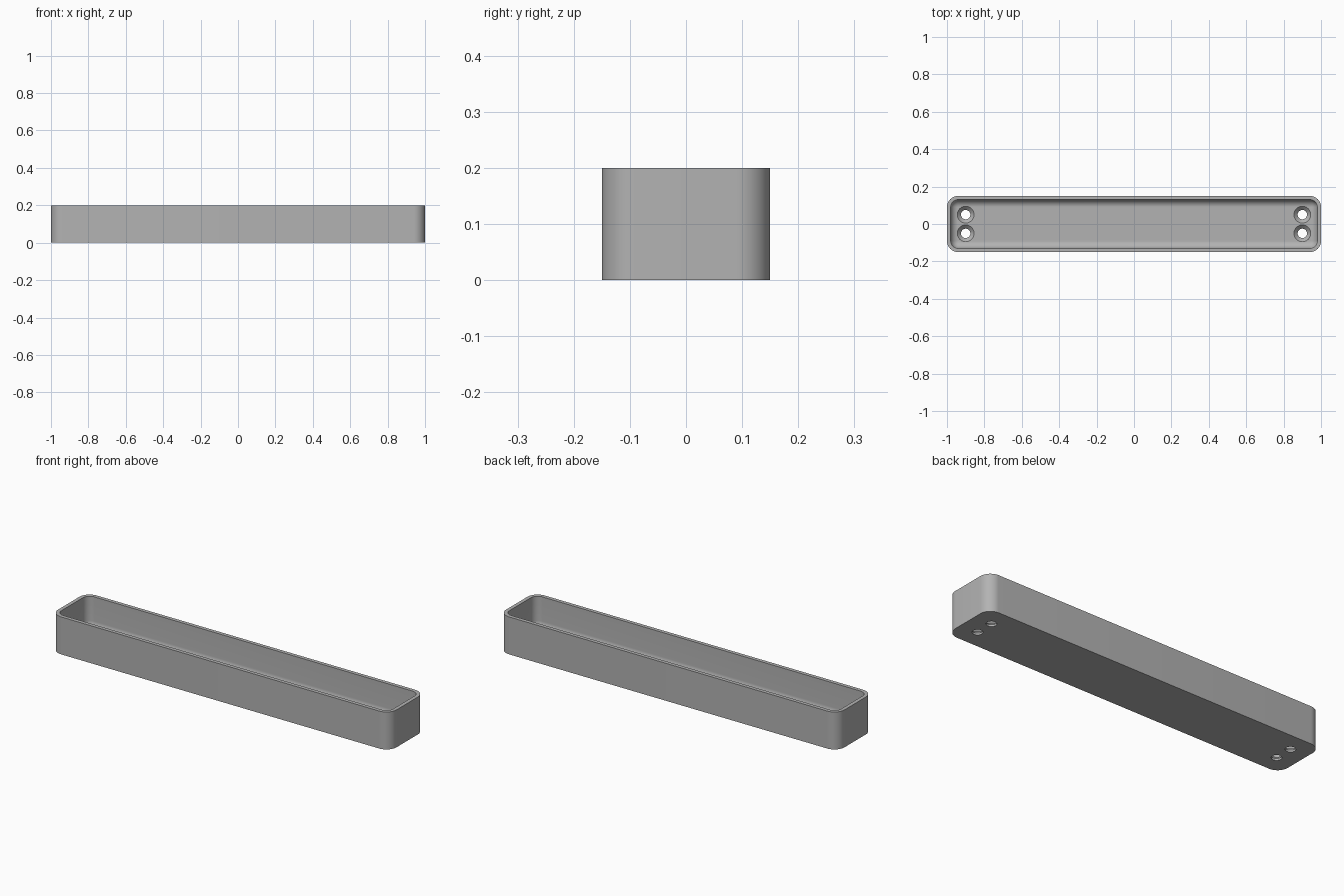
import bpy, bmesh
from math import sin, cos, pi

if "Cube" in bpy.data.objects:
    bpy.data.objects.remove(bpy.data.objects["Cube"], do_unlink=True)

LENGTH, WIDTH, HEIGHT = 2.0, 0.3, 0.2
CORNER, WALL, FLOOR, FILLET = 0.06, 0.02, 0.03, 0.04
STEPS = 12

grey = bpy.data.materials.new("grey_plastic")
grey.use_nodes = True
grey.diffuse_color = (0.45, 0.45, 0.45, 1)
grey.node_tree.nodes["Principled BSDF"].inputs["Base Color"].default_value = grey.diffuse_color


def finish(bm, name):
    bmesh.ops.remove_doubles(bm, verts=bm.verts, dist=1e-5)
    bmesh.ops.recalc_face_normals(bm, faces=bm.faces)
    mesh = bpy.data.meshes.new(name)
    bm.to_mesh(mesh)
    bm.free()
    mesh.materials.append(grey)
    obj = bpy.data.objects.new(name, mesh)
    bpy.context.collection.objects.link(obj)
    return obj


def rounded_loop(bm, inset, z):
    """Rounded rectangle, inset from the outer outline, at height z."""
    r = max(CORNER - inset, 1e-4)
    cx, cy = LENGTH / 2 - inset - r, WIDTH / 2 - inset - r
    verts = []
    for q, (sx, sy) in enumerate([(1, 1), (-1, 1), (-1, -1), (1, -1)]):
        for i in range(STEPS + 1):
            a = (q + i / STEPS) * pi / 2
            verts.append(bm.verts.new((sx * cx + r * cos(a), sy * cy + r * sin(a), z)))
    return verts


def loft(bm, loops):
    for a, b in zip(loops, loops[1:]):
        n = len(a)
        for i in range(n):
            j = (i + 1) % n
            bm.faces.new((a[i], a[j], b[j], b[i]))
    bm.faces.new(loops[0][::-1])
    bm.faces.new(loops[-1])


# Tray: outer wall, rim, inner wall, then the filleted floor
profile = [(0, 0), (0, HEIGHT), (WALL, HEIGHT)]
for i in range(STEPS + 1):
    a = i / STEPS * pi / 2
    profile.append((WALL + FILLET * (1 - cos(a)), FLOOR + FILLET * (1 - sin(a))))
bm = bmesh.new()
loft(bm, [rounded_loop(bm, inset, z) for inset, z in profile])
tray = finish(bm, "tray")

# Countersunk screw holes, a pair near each end
bm = bmesh.new()
hole = [(0.025, -0.02), (0.025, 0.01), (0.045, FLOOR), (0.045, 0.1)]
SIDES = 32
for x in (-0.9, 0.9):
    for y in (-0.05, 0.05):
        loft(bm, [[bm.verts.new((x + r * cos(2 * pi * k / SIDES),
                                 y + r * sin(2 * pi * k / SIDES), z))
                   for k in range(SIDES)] for r, z in hole])
cutter = finish(bm, "screw_hole_cutter")
cutter.hide_render = True
cutter.hide_set(True)

cut = tray.modifiers.new("screw_holes", "BOOLEAN")
cut.operation = "DIFFERENCE"
cut.solver = "EXACT"
cut.object = cutter
bpy.context.view_layer.objects.active = tray
tray.select_set(True)
bpy.ops.object.modifier_apply(modifier=cut.name)
bpy.data.objects.remove(cutter, do_unlink=True)
bpy.ops.object.shade_smooth_by_angle(angle=0.5)
